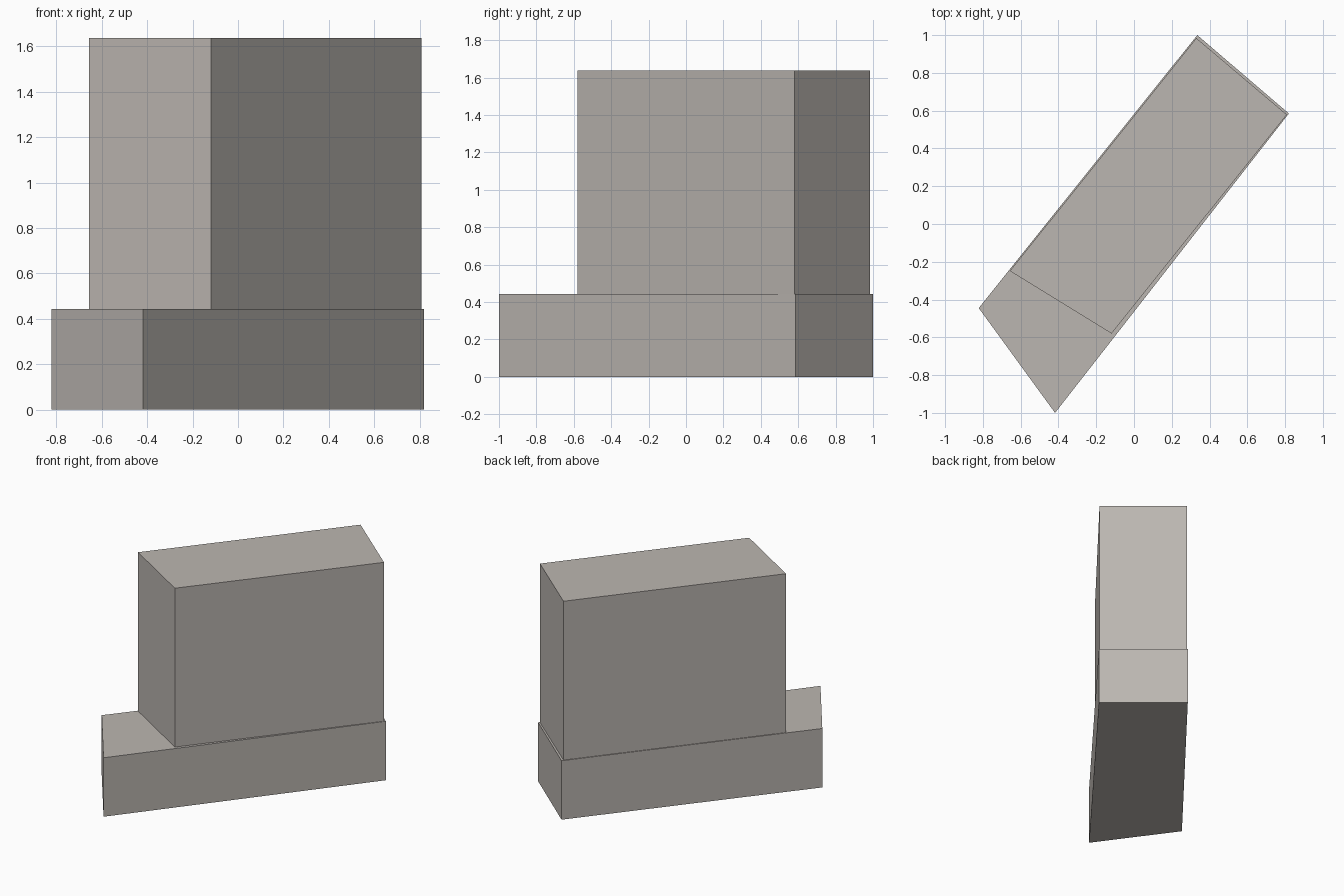
import bpy
import bmesh

if "Cube" in bpy.data.objects:
    bpy.data.objects.remove(bpy.data.objects["Cube"])

stone = bpy.data.materials.new("warm_grey_stone")
stone.diffuse_color = (0.50, 0.47, 0.44, 1.0)
stone.use_nodes = True
stone.node_tree.nodes["Principled BSDF"].inputs["Base Color"].default_value = stone.diffuse_color


def prism(name, outline, z0, z1):
    """Extrude a counter-clockwise floor plan from z0 to z1."""
    bm = bmesh.new()
    floor = bm.faces.new([bm.verts.new((x, y, z0)) for x, y in outline])
    ext = bmesh.ops.extrude_face_region(bm, geom=[floor], use_keep_orig=True)
    top = [v for v in ext["geom"] if isinstance(v, bmesh.types.BMVert)]
    bmesh.ops.translate(bm, verts=top, vec=(0, 0, z1 - z0))
    bmesh.ops.recalc_face_normals(bm, faces=bm.faces)
    mesh = bpy.data.meshes.new(name)
    bm.to_mesh(mesh)
    bm.free()
    mesh.materials.append(stone)
    obj = bpy.data.objects.new(name, mesh)
    bpy.context.collection.objects.link(obj)
    return obj


# Long low base block
prism("lower_block",
      [(-0.822, -0.445), (-0.418, -1.0), (0.82, 0.585), (0.335, 1.0)],
      0.0, 0.443)

# Tall block, set slightly inside the base
prism("upper_block",
      [(-0.657, -0.249), (-0.119, -0.58), (0.809, 0.579), (0.33, 0.984)],
      0.443, 1.637)
